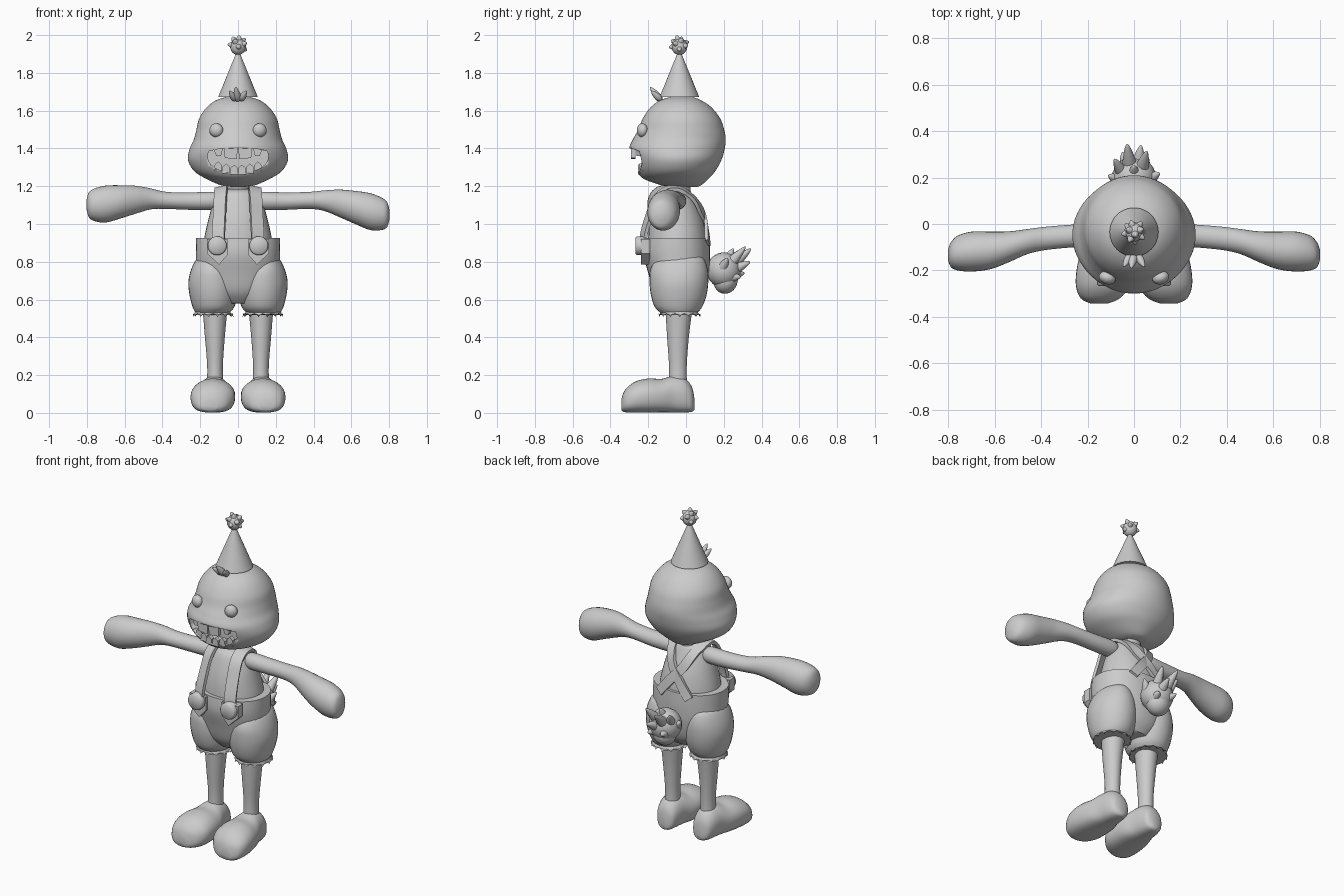
import bpy, bmesh, math, random
from mathutils import Vector

if "Cube" in bpy.data.objects:
    bpy.data.objects.remove(bpy.data.objects["Cube"])

random.seed(4)
mat = bpy.data.materials.new("plain_grey")
mat.diffuse_color = (0.6, 0.6, 0.6, 1)
mat.use_nodes = True
mat.node_tree.nodes["Principled BSDF"].inputs["Base Color"].default_value = mat.diffuse_color


def finish(name, bm, angle=50):
    bmesh.ops.recalc_face_normals(bm, faces=bm.faces)
    me = bpy.data.meshes.new(name)
    bm.to_mesh(me)
    bm.free()
    me.materials.append(mat)
    ob = bpy.data.objects.new(name, me)
    bpy.context.collection.objects.link(ob)
    bpy.context.view_layer.objects.active = ob
    ob.select_set(True)
    bpy.ops.object.shade_smooth_by_angle(angle=math.radians(angle))
    ob.select_set(False)
    return ob


def smooth_rows(rows, n):
    """Catmull-Rom interpolation of a short table."""
    out = []
    for i in range(len(rows) - 1):
        a, b = rows[max(i - 1, 0)], rows[i]
        c, d = rows[i + 1], rows[min(i + 2, len(rows) - 1)]
        for k in range(n):
            t = k / n
            out.append([q + 0.5 * t * (r - p + t * (2*p - 5*q + 4*r - s + t * (3*(q - r) + s - p)))
                        for p, q, r, s in zip(a, b, c, d)])
    return out + [list(rows[-1])]


def loft(name, rows, axis=2, n=4, seg=32, power=1.0, wave=0):
    """Rows: position on axis, then low/high limits on the other two axes."""
    bm = bmesh.new()
    rings = []
    for t, a0, a1, b0, b1 in smooth_rows(rows, n):
        ring = []
        for k in range(seg):
            ang = 2 * math.pi * k / seg
            c, s = math.cos(ang), math.sin(ang)
            c, s = math.copysign(abs(c)**power, c), math.copysign(abs(s)**power, s)
            co = [(a0 + a1) / 2 + c * (a1 - a0) / 2, (b0 + b1) / 2 + s * (b1 - b0) / 2]
            co.insert(axis, t + (wave * abs(math.sin(7 * ang)) if t < rows[0][0] + 0.005 else 0))
            ring.append(bm.verts.new(co))
        rings.append(ring)
    for r0, r1 in zip(rings, rings[1:]):
        for k in range(seg):
            bm.faces.new((r0[k], r0[(k + 1) % seg], r1[(k + 1) % seg], r1[k]))
    bm.faces.new(rings[0])
    bm.faces.new(rings[-1])
    return finish(name, bm)


def prism(name, pts, y0, y1, angle=30):
    """Front outline in x, z extruded along y."""
    bm = bmesh.new()
    f = bm.faces.new([bm.verts.new((x, y0, z)) for x, z in pts])
    ext = bmesh.ops.extrude_face_region(bm, geom=[f])
    for v in ext["geom"]:
        if isinstance(v, bmesh.types.BMVert):
            v.co.y = y1
    return finish(name, bm, angle)


def blob(bm, base, tip, r, taper=0.0, flat=1.0):
    """Ellipsoid from base to tip, optionally pointed at the tip."""
    base, tip = Vector(base), Vector(tip)
    d = tip - base
    rot = d.to_track_quat('Z', 'Y')
    for v in bmesh.ops.create_uvsphere(bm, u_segments=20, v_segments=12, radius=1)["verts"]:
        x, y, z = v.co
        k = r * (1 - taper * (z + 1) / 2)
        v.co = (base + tip) / 2 + rot @ Vector((x * k, y * k * flat, z * d.length / 2))


def blobs(name, items):
    bm = bmesh.new()
    for it in items:
        blob(bm, *it)
    return finish(name, bm)


# Head with wide cheeks and a protruding muzzle
head = loft("head", [
    (1.195, -.03, .03, -.06, .05), (1.205, -.09, .09, -.13, .08), (1.24, -.17, .17, -.225, .12),
    (1.28, -.232, .232, -.26, .155), (1.34, -.265, .265, -.283, .188), (1.40, -.255, .255, -.30, .205),
    (1.45, -.233, .233, -.28, .21), (1.50, -.22, .22, -.253, .202), (1.56, -.205, .205, -.228, .18),
    (1.62, -.163, .163, -.185, .132), (1.66, -.105, .105, -.125, .07), (1.68, -.02, .02, -.04, .01)],
    n=5, seg=64)
# Mouth opening
arc = [(-.16 * math.cos(a), 1.365 - .095 * math.sin(a)**.8) for a in [math.pi * i / 20 for i in range(21)]]
top = [(.155, 1.385), (.1, 1.398), (0, 1.402), (-.1, 1.398), (-.155, 1.385)]
cut = prism("mouth_cutter", arc + top, -.5, -.15)
cut.hide_render = True
cut.hide_set(True)
mod = head.modifiers.new("mouth", 'BOOLEAN')
mod.object, mod.operation, mod.solver = cut, 'DIFFERENCE', 'EXACT'
# Teeth
for s in (-1, 1):
    prism("upper_tooth", [(s * .002, 1.405), (s * .072, 1.405), (s * .07, 1.35), (s * .006, 1.343)], -.292, -.268)
    prism("upper_side_tooth", [(s * .08, 1.40), (s * .13, 1.40), (s * .115, 1.36), (s * .09, 1.36)], -.262, -.235)
for i in range(6):
    x = (i - 2.5) * .042
    z, y = 1.262 + 1.6 * x * x, -.255 + 2.2 * x * x
    prism("lower_tooth", [(x - .02, z), (x - .018, z + .035), (x, z + .052), (x + .018, z + .035), (x + .02, z)],
          y, y + .025)
# Eyes
blobs("eyes", [((s * .106, -.205, 1.495), (s * .124, -.258, 1.497), .037) for s in (-1, 1)])
# Hair tufts
blobs("hair_tufts", [((s * .012, -.13, 1.655), (s * .045, -.185, 1.705), .024, .6) for s in (-1, 1)]
      + [((0, -.13, 1.65), (-.012, -.19, 1.725), .026, .6)])

# Party hat and pompom
loft("party_hat", [(1.672, -.105, .105, -.14, .07), (1.92, -.004, .004, -.039, -.031)], n=1, seg=48)
tufts = [((0, -.035, 1.895), (0, -.035, 1.985), .042)]
for i in range(11):
    a, h = i * 2.4, -.5 + i * .145
    w = math.sqrt(max(0, 1 - h * h)) * .056
    tufts.append(((0, -.035, 1.945), (w * math.cos(a), -.035 + w * math.sin(a), 1.946 + .056 * h), .024, .5))
blobs("pompom", tufts)

# Neck and torso
loft("neck", [(1.12, -.055, .055, -.07, .025), (1.24, -.055, .055, -.07, .025)], n=1)
loft("torso", [(.84, -.19, .19, -.2, .11), (.93, -.178, .178, -.2, .108), (1.02, -.158, .158, -.188, .09),
               (1.10, -.135, .135, -.165, .06), (1.165, -.105, .105, -.135, .03), (1.185, -.06, .06, -.09, .01)])

# Arms with mitten hands
for s, name in ((1, "right_arm"), (-1, "left_arm")):
    rows = [(.09, -.08, -.02, 1.09, 1.15), (.13, -.098, 0, 1.075, 1.17), (.25, -.1, -.002, 1.075, 1.167),
            (.38, -.112, -.012, 1.08, 1.17), (.46, -.13, -.022, 1.068, 1.178), (.54, -.165, -.032, 1.035, 1.182),
            (.62, -.195, -.033, 1.0, 1.175), (.70, -.205, -.033, .968, 1.163), (.76, -.2, -.05, .968, 1.14),
            (.79, -.185, -.08, .985, 1.115), (.803, -.15, -.115, 1.03, 1.07)]
    if s < 0:
        rows = [(-x, a, b, c + .05 * max(0, x - .38) / .4, d + .05 * max(0, x - .38) / .4) for x, a, b, c, d in rows]
    loft(name, rows, axis=0)

# Puffy overalls: waist plus two legs
loft("overalls_waist", [(.58, -.09, .09, -.12, .06), (.64, -.17, .17, -.17, .1), (.74, -.215, .215, -.2, .122),
                        (.84, -.222, .222, -.226, .128), (.925, -.222, .222, -.222, .125)], power=.93)
for s in (-1, 1):
    def mx(rows):
        return [(z, s * a, s * b, c, d) for z, a, b, c, d in rows]
    loft("overalls_leg", mx([(.53, .045, .225, -.135, .06), (.56, .02, .24, -.165, .085),
                             (.62, .004, .256, -.185, .108), (.69, .0, .263, -.193, .118),
                             (.76, .02, .248, -.188, .115), (.82, .06, .215, -.15, .09), (.845, .1, .17, -.08, .03)]))
    # Scalloped cuff, leg
    loft("cuff_frill", mx([(.508, .025, .238, -.145, .078), (.535, .042, .228, -.135, .062),
                           (.555, .04, .23, -.145, .065)]), n=2, seg=84, wave=.018)
    loft("leg", mx([(.15, .078, .165, -.092, .005), (.25, .08, .163, -.09, .004), (.4, .07, .175, -.1, .015),
                    (.56, .055, .188, -.11, .035)]))
    # Bulbous shoe, lofted heel to toe
    shoe = loft("shoe", [(.045, s * .10, s * .14, .03, .08), (.03, s * .07, s * .175, .012, .14),
                         (-.01, s * .055, s * .195, .006, .185), (-.07, s * .042, s * .21, .006, .195),
                         (-.13, s * .022, s * .232, .006, .18), (-.20, s * .015, s * .248, .003, .182),
                         (-.27, s * .022, s * .25, .003, .165), (-.32, s * .06, s * .23, .008, .125),
                         (-.342, s * .11, s * .19, .025, .08)], axis=1)
    for v in shoe.data.vertices:      # flat sole, narrower towards the top
        t = min(1, max(0, v.co.z / .19))
        if t < .5:
            v.co.z *= .35 + 1.3 * t

    # Strap swept over the shoulder, crossing at the back
    path = [(.105, -.228, .86), (.103, -.222, .95), (.097, -.188, 1.06), (.093, -.15, 1.145), (.09, -.095, 1.186),
            (.088, -.03, 1.185), (.07, .04, 1.135), (.03, .085, 1.06), (-.03, .108, .99), (-.10, .115, .90)]
    pts = [Vector((s * p[0], p[1], p[2])) for p in smooth_rows(path, 5)]
    bm = bmesh.new()
    prev = None
    for i, p in enumerate(pts):
        tan = (pts[min(i + 1, len(pts) - 1)] - pts[max(i - 1, 0)]).normalized()
        out = Vector((p.x * .6, (p.y + .05), max(0, p.z - 1.08) * 2)).normalized()
        side = tan.cross(out).normalized()
        w = side * (.034 if p.y < 0 else .027)
        h = side.cross(tan).normalized() * .009
        ring = [bm.verts.new(p + q) for q in (w + h, -w + h, -w - h, w - h)]
        if prev:
            for k in range(4):
                bm.faces.new((prev[k], prev[(k + 1) % 4], ring[(k + 1) % 4], ring[k]))
        else:
            bm.faces.new(ring)
        prev = ring
    bm.faces.new(prev)
    finish("strap", bm, 40)
    # Pointed strap tab and round button
    prism("strap_tab", [(s * .055, .92), (s * .165, .92), (s * .165, .845), (s * .10, .785), (s * .052, .84)],
          -.238, -.19)
    loft("button", [(-.268, s * .068, s * .152, .843, .927), (-.26, s * .06, s * .16, .835, .935),
                    (-.215, s * .06, s * .16, .835, .935)], axis=1, n=1)

# Feathery tail
tail = [((0, .11, .75), (0, .29, .76), .095), ((0, .15, .72), (0, .27, .68), .07)]
for x, y, z, r in ((-.03, .345, .87, .045), (.055, .315, .88, .042), (-.085, .28, .86, .04), (.11, .22, .82, .04),
                   (-.11, .21, .80, .04), (.03, .34, .80, .045), (.0, .25, .87, .045), (-.05, .31, .74, .045),
                   (.06, .29, .72, .045)):
    tail.append(((x * .25, .17, .72), (x, y, z), r, .6))
blobs("tail", tail)
